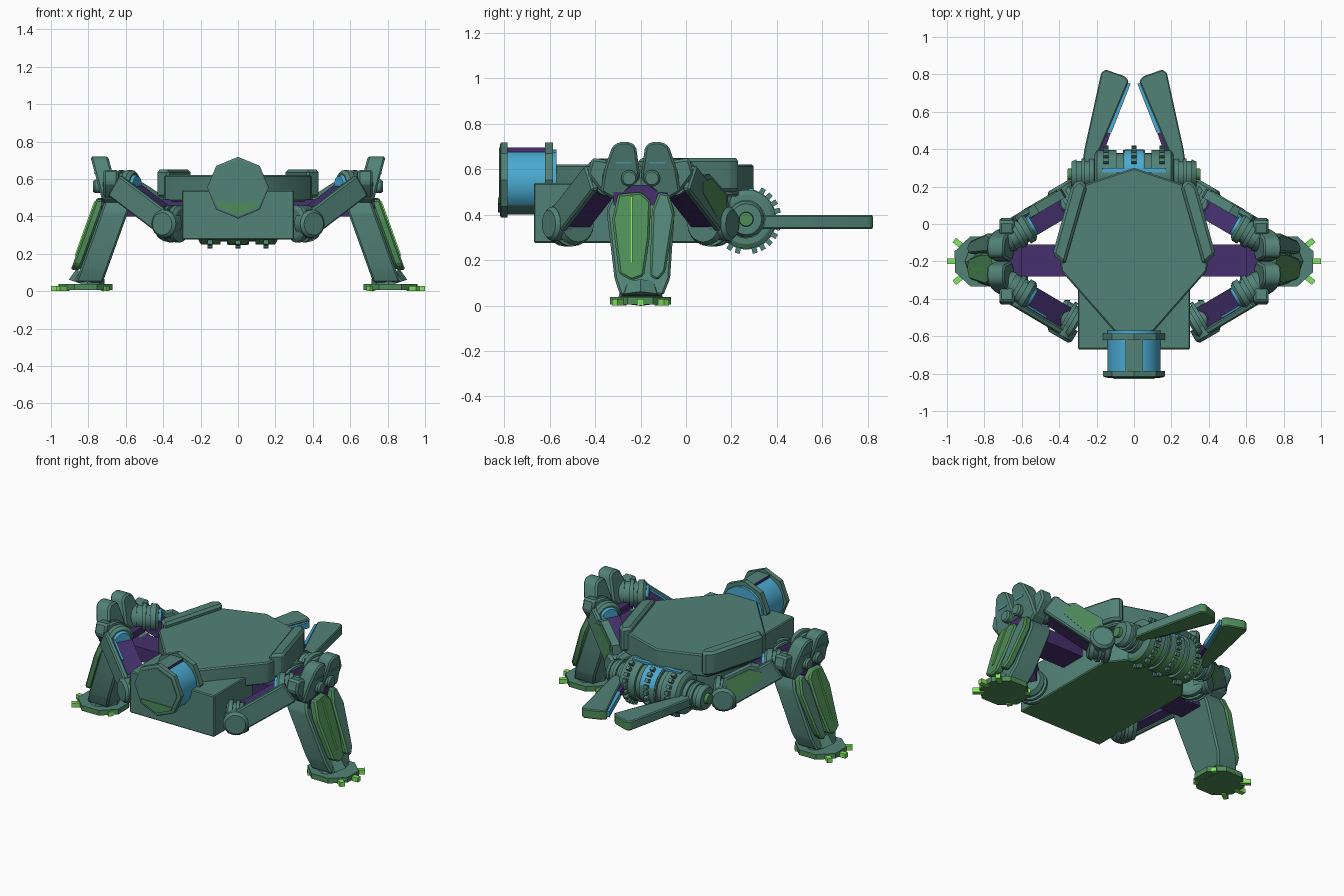
import bpy
import bmesh
import math
from mathutils import Vector

cube = bpy.data.objects.get("Cube")
if cube:
    bpy.data.objects.remove(cube, do_unlink=True)


def material(name, rgb):
    m = bpy.data.materials.new(name)
    m.use_nodes = True
    m.diffuse_color = (*rgb, 1)
    node = next(n for n in m.node_tree.nodes if n.type == 'BSDF_PRINCIPLED')
    node.inputs["Base Color"].default_value = (*rgb, 1)
    return m


MATS = [material("teal grey", (0.084, 0.223, 0.181)),
        material("leaf green", (0.076, 0.262, 0.098)),
        material("lime", (0.22, 0.80, 0.115)),
        material("sky blue", (0.07, 0.40, 0.64)),
        material("deep purple", (0.058, 0.03, 0.15))]
TEAL, GREEN, LIME, BLUE, PURPLE = range(5)
UP = Vector((0, 0, 1))


def under_green(f):
    return GREEN if f.normal.z < -0.5 else None


def finish(name, bm, mat, pair, rule, bevel=0.0):
    """Turn a bmesh into one object, or a left and right pair."""
    bmesh.ops.recalc_face_normals(bm, faces=bm.faces)
    if bevel:
        bmesh.ops.bevel(bm, geom=bm.edges[:], offset=bevel, segments=1, affect='EDGES')
    bm.normal_update()
    for f in bm.faces:
        found = rule(f) if rule else None
        f.material_index = mat if found is None else found
        f.smooth = True
    for prefix in (("left_", "right_") if pair else ("",)):
        if prefix == "right_":
            for v in bm.verts:
                v.co.x = -v.co.x
            bmesh.ops.reverse_faces(bm, faces=bm.faces)
        mesh = bpy.data.meshes.new(prefix + name)
        for m in MATS:
            mesh.materials.append(m)
        bm.to_mesh(mesh)
        mesh.set_sharp_from_angle(angle=math.radians(25))
        bpy.context.collection.objects.link(bpy.data.objects.new(prefix + name, mesh))
    bm.free()


def loft(name, rings, mat, pair=False, rule=None, bevel=0.0):
    bm = bmesh.new()
    loops = [[bm.verts.new(p) for p in ring] for ring in rings]
    n = len(loops[0])
    for a, b in zip(loops, loops[1:]):
        for i in range(n):
            j = (i + 1) % n
            bm.faces.new((a[i], a[j], b[j], b[i]))
    bm.faces.new(loops[0])
    bm.faces.new(loops[-1])
    finish(name, bm, mat, pair, rule, bevel)


def flat(name, pts, z0, z1, mat=TEAL, **kw):
    """Plan outline raised from z0 to z1."""
    loft(name, [[(x, y, z) for x, y in pts] for z in (z0, z1)], mat, **kw)


def slab(name, pts, x0, x1, lean, mat=TEAL, **kw):
    """Side outline (y, z) given thickness in x and leaned by height."""
    loft(name, [[(x + lean * z, y, z) for y, z in pts] for x in (x0, x1)], mat, **kw)


def box(name, lo, hi, mat=TEAL, **kw):
    (x0, y0, z0), (x1, y1, z1) = lo, hi
    flat(name, [(x0, y0), (x1, y0), (x1, y1), (x0, y1)], z0, z1, mat, **kw)


def turned(name, a, b, profile, mat=TEAL, n=20, **kw):
    """Rings of radius r at fraction t along the axis from a to b."""
    a, b = Vector(a), Vector(b)
    d = (b - a).normalized()
    u = d.cross(UP).normalized()
    v = d.cross(u)
    rings = [[a.lerp(b, t) + r * (u * math.cos(k * math.tau / n) + v * math.sin(k * math.tau / n))
              for k in range(n)] for t, r in profile]
    loft(name, rings, mat, **kw)


def beam(name, a, b, w, h, mat, shift=(0, 0), **kw):
    """Rectangular bar from a to b, shifted (sideways, up)."""
    a, b = Vector(a), Vector(b)
    side = (b - a).cross(UP).normalized()
    up = side.cross(b - a).normalized()
    rings = [[p + side * (shift[0] + i * w / 2) + up * (shift[1] + j * h / 2)
              for i, j in ((-1, -1), (1, -1), (1, 1), (-1, 1))] for p in (a, b)]
    loft(name, rings, mat, **kw)


def ribbed(r):
    return [(0, r * 0.8), (0.1, r), (0.3, r), (0.3, r * 0.85), (0.45, r * 0.85),
            (0.45, r), (0.6, r), (0.6, r * 0.85), (0.8, r * 0.85), (0.8, r * 0.95), (1, r * 0.8)]


# Hull: lower box, faceted deck and raised side guards
hull = [(-0.3, -0.67), (0.3, -0.67), (0.3, 0.08), (0.19, 0.22), (-0.19, 0.22), (-0.3, 0.08)]
flat("hull", hull, 0.275, 0.54, rule=under_green, bevel=0.006)
half = [(0.1, -0.58), (0.39, -0.25), (0.4, -0.12), (0.3, 0.2), (0, 0.3)]
deck = half + [(-x, y) for x, y in reversed(half[:-1])]
flat("deck", deck, 0.48, 0.62, bevel=0.008)
flat("deck_guard", [(0.37, -0.22), (0.435, -0.16), (0.335, 0.2), (0.29, 0.24), (0.25, 0.2)],
     0.5, 0.65, pair=True, bevel=0.015)

# Head: flanged barrel with a lensed front
HZ = 0.553
turned("head_front_flange", (0, -0.82, HZ), (0, -0.785, HZ),
       [(0, 0.155), (0.15, 0.165), (1, 0.165)], n=8)
turned("head_rear_flange", (0, -0.62, HZ), (0, -0.585, HZ), [(0, 0.165), (1, 0.165)], n=8)
turned("head_barrel", (0, -0.79, HZ - 0.01), (0, -0.57, HZ - 0.01), [(0, 0.143), (1, 0.143)],
       BLUE, n=16, rule=lambda f: TEAL if f.normal.z < -0.6 else None)
box("head_spine", (-0.045, -0.79, 0.62), (0.045, -0.6, 0.695),
    rule=lambda f: PURPLE if abs(f.normal.x) > 0.5 else None)
turned("head_face", (0, -0.824, HZ), (0, -0.819, HZ), [(0, 0.143), (1, 0.143)], n=8)
chin = [(-0.11, 0.475), (0.11, 0.475), (0.101, 0.452), (0, 0.41), (-0.101, 0.452)]
loft("head_chin_plate", [[(x, y, z) for x, z in chin] for y in (-0.828, -0.823)], GREEN)

# Two links on each side, one forward and one aft, meeting at the knee
MID = -0.2
for label, s in (("front", -1), ("rear", 1)):
    hip = Vector((0.35, MID + s * 0.31, 0.36))
    knee = Vector((0.62, MID + s * 0.15, 0.565))
    run = Vector((0.86, -s * 0.5, 0))
    out = Vector((0.5, s * 0.86, 0))
    beam(label + "_link", hip, knee, 0.12, 0.10, PURPLE, pair=True)
    beam(label + "_link_cover", hip.lerp(knee, 0.1), knee, 0.035, 0.13, TEAL,
         shift=(-s * 0.075, 0), pair=True, bevel=0.008)
    beam(label + "_link_light", hip.lerp(knee, 0.45), knee, 0.012, 0.012, BLUE,
         shift=(-s * 0.05, 0.055), pair=True)
    turned(label + "_hip_joint", hip - run * 0.06, hip + run * 0.07, ribbed(0.1), pair=True)
    turned(label + "_hip_cap", hip + out * 0.03, hip + out * 0.11,
           [(0, 0.075), (0.8, 0.075), (1, 0.06)], pair=True)
    turned(label + "_knee_joint", knee - run * 0.08, knee + run * 0.08, ribbed(0.082), pair=True)
    turned(label + "_knee_ring", knee - run * 0.095, knee - run * 0.075,
           [(0, 0.05), (1, 0.06)], BLUE, pair=True)
    # Tall knee shield, its round boss and light strip
    y = MID + s * 0.075
    outline = [(-0.075, 0.56), (-0.055, 0.7), (-0.03, 0.72), (0.02, 0.72),
               (0.05, 0.7), (0.085, 0.6), (0.1, 0.5), (0.03, 0.46)]
    shield = [(y + s * q, z) for q, z in outline]
    slab(label + "_knee_shield", shield, 0.5, 0.595, 0.27, pair=True, bevel=0.01)
    turned(label + "_knee_boss", (0.72, y - s * 0.025, 0.56), (0.775, y - s * 0.025, 0.56),
           [(0, 0.036), (0.8, 0.036), (1, 0.028)], pair=True)
    slab(label + "_knee_light", [(y - 0.035, 0.625), (y + 0.035, 0.625), (y + 0.035, 0.633),
         (y - 0.035, 0.633)], 0.592, 0.599, 0.27, BLUE, pair=True)
    slab(label + "_knee_cheek", [(y + s * q, z) for q, z in
         ((0.02, 0.47), (0.1, 0.5), (0.16, 0.58), (0.14, 0.65), (0.07, 0.64))],
         0.64, 0.72, 0, pair=True, bevel=0.012)

# Rear outward armour with an inset green panel
hip, run, out = Vector((0.37, 0.14, 0.43)), Vector((0.86, -0.5, 0)), Vector((0.5, 0.86, 0))
armour = [(-0.02, -0.06), (0.1, -0.06), (0.25, 0.07), (0.25, 0.13), (0.16, 0.15), (0, 0.06)]
centre = Vector((0.12, 0.045))
for name, size, t0, t1, mat in (("armour", 1, 0.0, 0.05, TEAL), ("armour_panel", 0.8, 0.045, 0.057, GREEN)):
    pts = [centre + (Vector(p) - centre) * size for p in armour]
    loft(name, [[hip + run * p.x + UP * p.y + out * t for p in pts] for t in (t0, t1)], mat, pair=True)

# Side strut between the links, and the purple knee core
box("side_strut", (0.28, -0.28, 0.4), (0.64, -0.11, 0.49), PURPLE, pair=True)
box("knee_core", (0.6, -0.32, 0.44), (0.73, -0.08, 0.53), PURPLE, pair=True)

# Lower leg with paired outer plates
LEAN = -0.36
slab("lower_leg", [(-0.29, 0.045), (-0.1, 0.045), (-0.07, 0.12), (-0.05, 0.42), (-0.08, 0.49),
     (-0.32, 0.49), (-0.35, 0.42), (-0.315, 0.12)], 0.74, 0.885, LEAN, pair=True, bevel=0.01)
front_plate = [(-0.295, 0.14), (-0.24, 0.11), (-0.185, 0.13), (-0.16, 0.3), (-0.155, 0.46),
               (-0.2, 0.5), (-0.3, 0.49), (-0.325, 0.38)]
rear_plate = [(-0.16, 0.13), (-0.125, 0.11), (-0.09, 0.15), (-0.05, 0.4), (-0.075, 0.49),
              (-0.12, 0.5), (-0.15, 0.42)]
slab("front_leg_plate", front_plate, 0.885, 0.935, LEAN, GREEN, pair=True, bevel=0.01)
slab("rear_leg_plate", rear_plate, 0.885, 0.935, LEAN, TEAL, pair=True, bevel=0.01,
     rule=lambda f: GREEN if abs(f.normal.y) > 0.6 else None)
slab("leg_light", [(-0.246, 0.19), (-0.236, 0.19), (-0.236, 0.48), (-0.246, 0.48)],
     0.934, 0.942, LEAN, LIME, pair=True)

# Foot: octagonal sole and lime toes
turned("ankle", (0.81, MID, 0.03), (0.79, MID, 0.09), [(0, 0.1), (1, 0.08)], n=8, pair=True)
ring = [(0.815 + 0.155 * math.cos(math.radians(a)), MID + 0.145 * math.sin(math.radians(a)))
        for a in range(22, 382, 45)]
flat("foot", ring, 0.005, 0.038, pair=True, rule=lambda f: None if f.normal.z > 0.5 else GREEN)
for i, a in enumerate((-38, 0, 38, 142, 218)):
    c, s = math.cos(math.radians(a)), math.sin(math.radians(a))
    base = Vector((0.815, MID, 0.014))
    reach = Vector((c, s, 0))
    beam("toe_%d" % (i + 1), base + reach * 0.12, base + reach * (0.185 if c > 0 else 0.15),
         0.03, 0.028, LIME, pair=True)

# Rear drum with toothed rim, hubs and pins
DY, DZ = 0.265, 0.38
turned("drum", (-0.21, DY, DZ), (0.21, DY, DZ),
       [(0, 0.11), (0.03, 0.13), (0.28, 0.13), (0.28, 0.115), (0.36, 0.115), (0.36, 0.13),
        (0.64, 0.13), (0.64, 0.115), (0.72, 0.115), (0.72, 0.13), (0.97, 0.13), (1, 0.11)],
       n=24, rule=under_green)
turned("drum_band", (-0.05, DY, DZ), (0.05, DY, DZ), [(0, 0.134), (1, 0.134)], n=24, mat=TEAL,
       rule=lambda f: BLUE if f.normal.z > 0.3 else under_green(f))
box("drum_light", (-0.17, 0.275, 0.5), (0.17, 0.3, 0.515), BLUE)
for x in (-0.15, 0, 0.15):
    for k in range(-8, 5):
        a = k * math.tau / 24
        ray = Vector((0, math.cos(a), math.sin(a)))
        c = Vector((x, DY, DZ))
        beam("drum_tooth", c + ray * 0.11, c + ray * 0.155, 0.025, 0.022, TEAL, rule=under_green)
turned("hub", (0.2, DY, DZ), (0.335, DY, DZ), ribbed(0.085), pair=True)
turned("hub_pin", (0.33, DY, DZ), (0.355, DY, DZ), [(0, 0.033), (1, 0.03)], GREEN, pair=True)

# Gripper prongs with glowing inner edges
prong = [(0.285, 0.26), (0.265, 0.4), (0.175, 0.81), (0.15, 0.825), (0.05, 0.79),
         (0.028, 0.765), (0.19, 0.38), (0.2, 0.26)]
flat("prong", prong, 0.338, 0.398, pair=True, bevel=0.006, rule=lambda f:
     GREEN if f.normal.z < -0.5 or f.calc_center_median().y > 0.76 and f.normal.z < 0.5 else None)
flat("prong_light", [(0.034, 0.755), (0.018, 0.75), (0.12, 0.49), (0.145, 0.49)],
     0.35, 0.386, BLUE, pair=True)
flat("prong_root", [(0.145, 0.49), (0.125, 0.485), (0.17, 0.36), (0.2, 0.36)],
     0.35, 0.386, PURPLE, pair=True)
